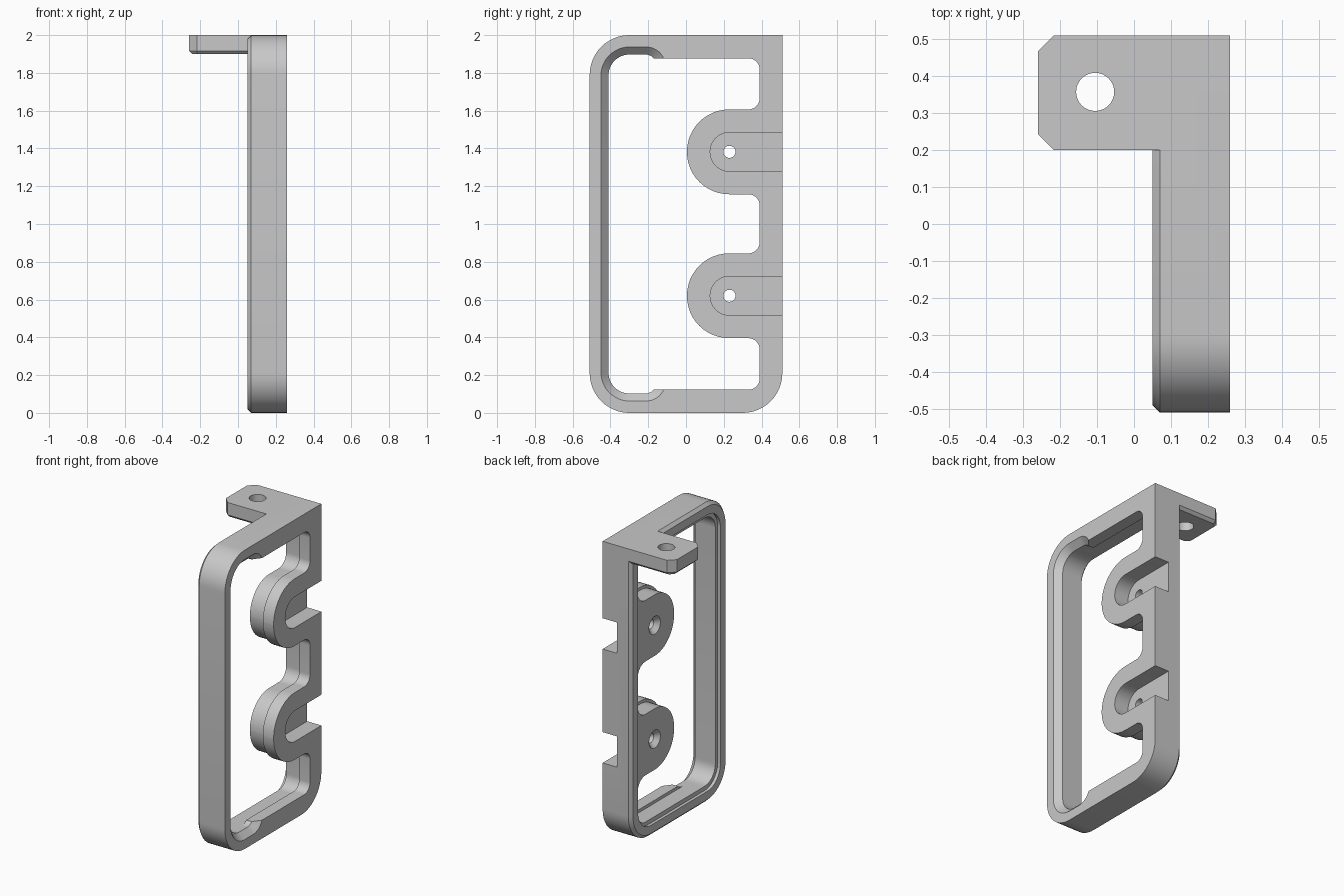
import bpy, bmesh, math
from mathutils import Vector

if "Cube" in bpy.data.objects:
    bpy.data.objects.remove(bpy.data.objects["Cube"])

grey = bpy.data.materials.new("plain_grey")
grey.use_nodes = True
grey.diffuse_color = (0.58, 0.58, 0.58, 1)
grey.node_tree.nodes["Principled BSDF"].inputs["Base Color"].default_value = grey.diffuse_color


def rounded(corners, steps=12):
    """Outline with a quarter round of its own radius at each (u, v, radius) corner."""
    out = []
    for i, (u, v, r) in enumerate(corners):
        p = Vector((u, v))
        if r == 0:
            out.append(p)
            continue
        a = (Vector(corners[i - 1][:2]) - p).normalized()
        b = (Vector(corners[(i + 1) % len(corners)][:2]) - p).normalized()
        c = p + r * (a + b)
        for k in range(steps + 1):
            t = math.pi / 2 * k / steps
            out.append(c - r * (b * math.cos(t) + a * math.sin(t)))
    return out


def box(u0, u1, v0, v1, r_front, r_low, r_high):
    return rounded([(u0, v0, r_front), (u1, v0, r_low), (u1, v1, r_high), (u0, v1, r_front)])


def circle(u, v, r, n=32):
    return [Vector((u + r * math.cos(2 * math.pi * k / n), v + r * math.sin(2 * math.pi * k / n)))
            for k in range(n)]


def loft(name, sections, axis="x"):
    """Solid through (position, outline) sections along an axis."""
    bm = bmesh.new()
    rings = [[bm.verts.new((d, p.x, p.y) if axis == "x" else (p.x, p.y, d)) for p in outline]
             for d, outline in sections]
    for low, high in zip(rings, rings[1:]):
        for i in range(len(low)):
            j = (i + 1) % len(low)
            bm.faces.new((low[i], low[j], high[j], high[i]))
    bm.faces.new(rings[0])
    bm.faces.new(rings[-1])
    bmesh.ops.recalc_face_normals(bm, faces=bm.faces)
    mesh = bpy.data.meshes.new(name)
    bm.to_mesh(mesh)
    bm.free()
    mesh.materials.append(grey)
    ob = bpy.data.objects.new(name, mesh)
    bpy.context.collection.objects.link(ob)
    return ob


def combine(target, tool, operation="DIFFERENCE"):
    mod = target.modifiers.new(tool.name, "BOOLEAN")
    mod.operation = operation
    mod.solver = "EXACT"
    mod.object = tool
    bpy.context.view_layer.update()
    graph = bpy.context.evaluated_depsgraph_get()
    mesh = bpy.data.meshes.new_from_object(target.evaluated_get(graph))
    target.modifiers.clear()
    target.data = mesh
    bpy.data.objects.remove(tool)


LUGS = (0.62, 1.382)


def opening(e):
    """Window outline running around both lugs, grown into the material by e."""
    front, back, low, high = -0.28, 0.39 + e, 0.123 - e, 1.877 + e
    half, fillet, nose = 0.2245 - e, 0.06 + e, 0.2235 - e
    pts = [(front, low, 0), (back, low, fillet)]
    for z in LUGS:
        pts += [(back, z - half, fillet), (0.005 + e, z - half, nose),
                (0.005 + e, z + half, nose), (back, z + half, fillet)]
    return rounded(pts + [(back, high, fillet), (front, high, 0)])


def outer(e):
    return box(-0.51 + e, 0.51 - e, e, 2 - e, 0.21 - e, 0.21 - e, 0)


def tab_outline(e):
    c = 0.043
    return [Vector(p) for p in (
        (0.15, 0.2 + e), (0.15, 0.51 - e), (-0.26 + c, 0.51 - e), (-0.26 + e, 0.51 - c),
        (-0.26 + e, 0.2 + c), (-0.26 + c, 0.2 + e))]


# Outer frame with a chamfered rim, plus the mounting tab
frame = loft("bracket_frame", [(0.05, outer(0.02)), (0.07, outer(0)), (0.26, outer(0))])
tab = loft("mounting_tab", [(1.899, tab_outline(0.018)), (1.917, tab_outline(0)),
                            (2.0, tab_outline(0))], "z")
combine(frame, tab, "UNION")
hole = circle(-0.105, 0.357, 0.0515)
combine(frame, loft("tab_hole", [(1.8, hole), (2.1, hole)], "z"))

# Stepped window: shallow rim recess, rear opening, tighter front opening
rim = box(-0.435, 0.435, 0.075, 1.925, 0.135, 0.135, 0.03)
combine(frame, loft("rim_recess", [(0.049, rim), (0.07, rim)]))
combine(frame, loft("rear_window", [(0.06, opening(0.02)), (0.18, opening(0.02))]))
combine(frame, loft("front_window", [(0.17, opening(0)), (0.30, opening(0))]))

# Front end of the window, bevelled on the outside
inner = box(-0.41, -0.155, 0.103, 1.897, 0.11, 0.06, 0.06)
wide = box(-0.45, -0.11, 0.063, 1.937, 0.15, 0.10, 0.10)
combine(frame, loft("bevel_relief", [(0.06, inner), (0.22, inner), (0.26, wide), (0.30, wide)]))

# Slot and countersunk screw hole in each lug
for z in LUGS:
    slot = box(0.128, 0.6, z - 0.103, z + 0.103, 0.1025, 0, 0)
    combine(frame, loft("lug_slot", [(0.155, slot), (0.30, slot)]))
    combine(frame, loft("screw_hole", [(x, circle(0.23, z, r)) for x, r in
                                       ((0.06, 0.06), (0.07, 0.06), (0.10, 0.032), (0.30, 0.032))]))

bpy.ops.object.select_all(action="DESELECT")
frame.select_set(True)
bpy.context.view_layer.objects.active = frame
bpy.ops.object.shade_smooth_by_angle(angle=math.radians(30))
